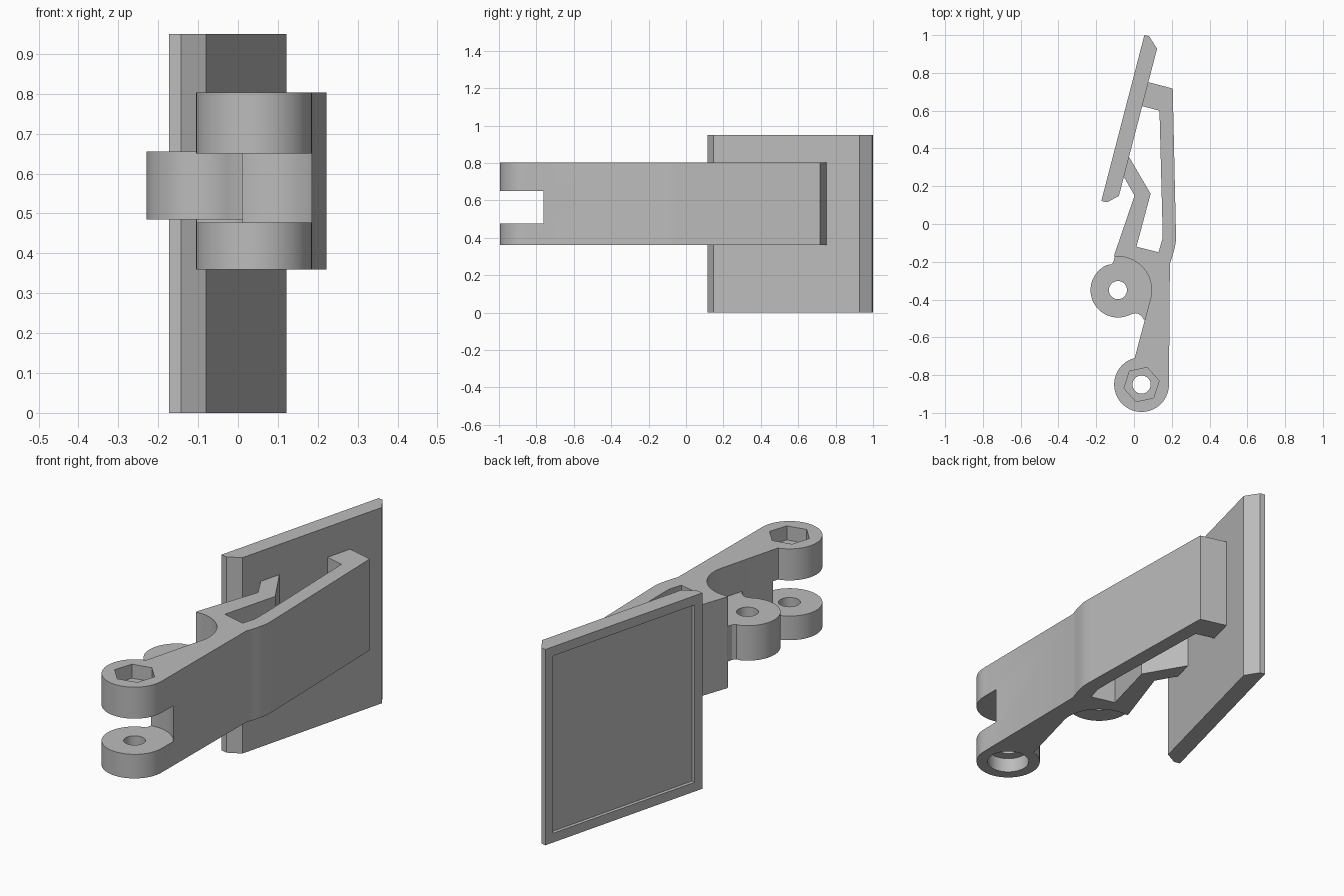
import bpy, bmesh
from math import cos, sin, radians

cube = bpy.data.objects.get("Cube")
if cube:
    bpy.data.objects.remove(cube, do_unlink=True)

grey = bpy.data.materials.new("light grey")
grey.use_nodes = True
GREY = (0.5, 0.5, 0.5, 1)
grey.diffuse_color = GREY
grey.node_tree.nodes["Principled BSDF"].inputs["Base Color"].default_value = GREY

HINGE = (0.04, -0.85)     # bolt axis of the fork
PIVOT = (-0.085, -0.35)   # axis of the tongue


def arc(centre, radius, start, end, steps=32):
    """Points on an arc, angles in degrees."""
    angles = [radians(start + (end - start) * i / steps) for i in range(steps + 1)]
    return [(centre[0] + radius * cos(a), centre[1] + radius * sin(a)) for a in angles]


def ring(centre, radius, sides=64, turn=0):
    return arc(centre, radius, turn, turn + 360, sides)[:-1]


def prism(name, outline, z0, z1):
    """Extrude a plan outline from z0 up to z1."""
    bm = bmesh.new()
    face = bm.faces.new([bm.verts.new((x, y, z0)) for x, y in outline])
    top = bmesh.ops.extrude_face_region(bm, geom=[face])["geom"]
    verts = [v for v in top if isinstance(v, bmesh.types.BMVert)]
    bmesh.ops.translate(bm, verts=verts, vec=(0, 0, z1 - z0))
    bmesh.ops.recalc_face_normals(bm, faces=bm.faces)
    mesh = bpy.data.meshes.new(name)
    bm.to_mesh(mesh)
    bm.free()
    mesh.materials.append(grey)
    obj = bpy.data.objects.new(name, mesh)
    bpy.context.collection.objects.link(obj)
    return obj


def activate(obj):
    bpy.ops.object.select_all(action='DESELECT')
    obj.select_set(True)
    bpy.context.view_layer.objects.active = obj


def cut(obj, outline, z0, z1):
    """Subtract a prism and discard the cutter."""
    cutter = prism("cutter", outline, z0, z1)
    cutter.hide_render = True
    mod = obj.modifiers.new("cut", 'BOOLEAN')
    mod.operation, mod.solver, mod.object = 'DIFFERENCE', 'EXACT', cutter
    activate(obj)
    bpy.ops.object.modifier_apply(modifier=mod.name)
    bpy.data.objects.remove(cutter, do_unlink=True)


# Arm with foot, strut and fork end as one outline
arm_outline = (
    [(0.19, -0.21), (0.205, -0.165), (0.217, -0.12), (0.222, -0.09), (0.222, -0.05),
     (0.205, 0.717), (0.06, 0.755), (0.028, 0.628),            # foot
     (0.135, 0.6), (0.15, 0.02), (0.15, -0.08), (0.13, -0.15), (0.013, -0.12),
     (0.088, 0.16), (-0.035, 0.37), (-0.065, 0.27),            # strut
     (0.003, 0.15), (-0.105, -0.165)]
    + arc(PIVOT, 0.178, 96, -14)
    + [(0.003, -0.712)]
    + arc(HINGE, 0.145, 106, 360, 48))
arm = prism("clip_arm", arm_outline, 0.36, 0.803)
cut(arm, ring(HINGE, 0.17), 0.477, 0.65)            # fork slot
cut(arm, ring(HINGE, 0.048), 0.3, 0.9)              # bolt hole
cut(arm, ring(HINGE, 0.095, 6, 12), 0.735, 0.9)     # nut pocket
cut(arm, ring(HINGE, 0.094), 0.3, 0.43)             # bolt head bore

# Tongue with filleted root
tongue_outline = (
    arc(PIVOT, 0.145, 113, 297, 48)
    + [(0.01, -0.472), (0.025, -0.476), (0.042, -0.49), (0.055, -0.51),
       (0.08, -0.47), (0.12, -0.35), (0.08, -0.2), (-0.06, -0.14),
       (-0.1, -0.165), (-0.108, -0.2), (-0.12, -0.214)])
tongue = prism("hinge_tongue", tongue_outline, 0.485, 0.655)
cut(tongue, ring(PIVOT, 0.048), 0.3, 0.9)

# Plate with a shallow recess on its outer face
plate = prism("mount_plate",
              [(0.055, 1.0), (0.08, 0.995), (0.122, 0.928), (-0.08, 0.148),
               (-0.143, 0.115), (-0.173, 0.122)], 0, 0.95)
bm = bmesh.new()
bm.from_mesh(plate.data)
outer = max(bm.faces, key=lambda f: -f.normal.x * f.calc_area())
bmesh.ops.inset_region(bm, faces=[outer], thickness=0.045, use_even_offset=True)
bmesh.ops.inset_region(bm, faces=[outer], thickness=0.001, depth=-0.015,
                       use_even_offset=True)
bm.to_mesh(plate.data)
bm.free()

for part in (arm, tongue):
    activate(part)
    bpy.ops.object.shade_smooth_by_angle(angle=radians(25))
